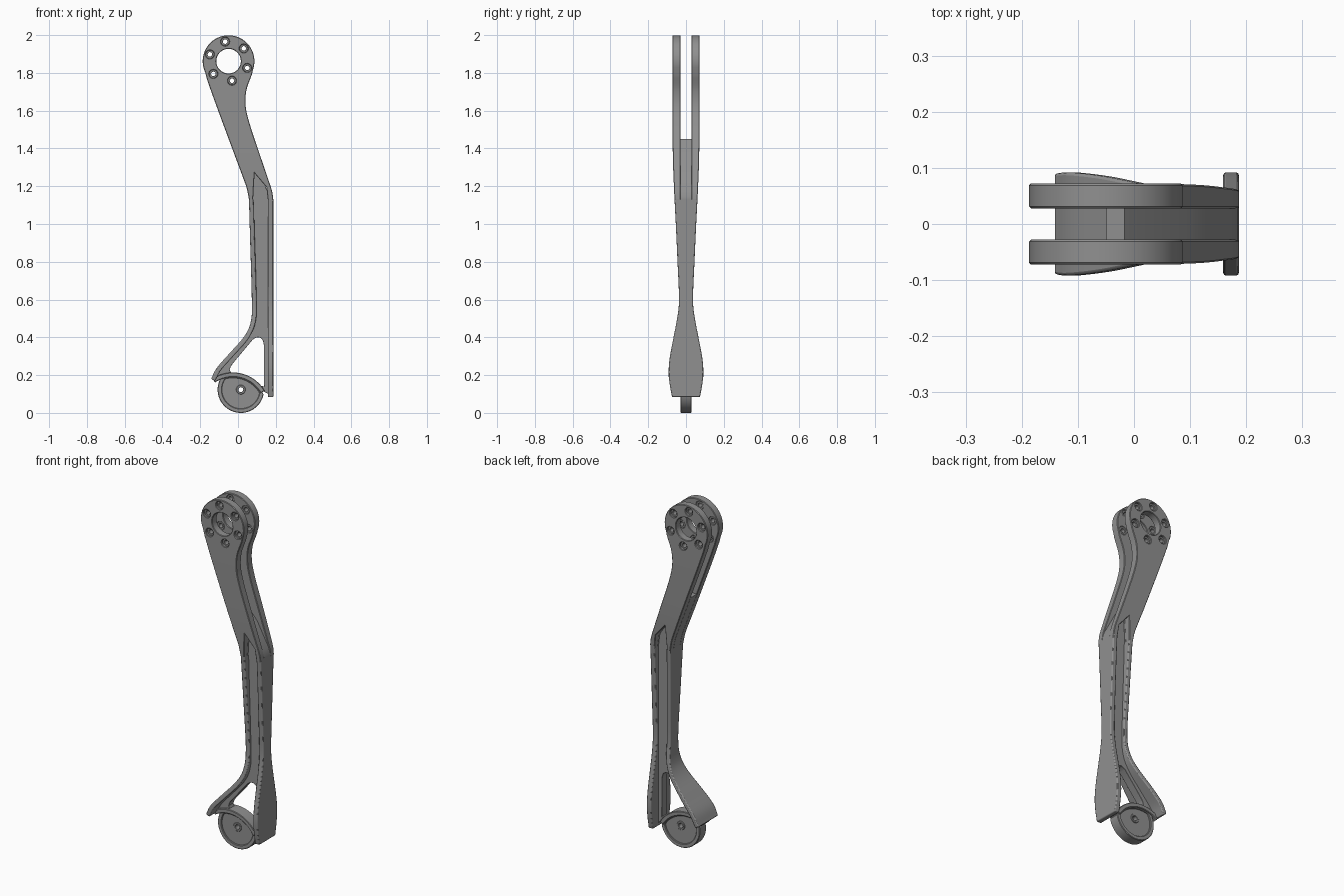
import bpy, bmesh, math
from mathutils import Matrix, Vector

if "Cube" in bpy.data.objects:
    bpy.data.objects.remove(bpy.data.objects["Cube"])

GREY = bpy.data.materials.new("dark_grey")
GREY.diffuse_color = (0.28, 0.28, 0.28, 1)
GREY.use_nodes = True
GREY.node_tree.nodes["Principled BSDF"].inputs["Base Color"].default_value = GREY.diffuse_color
SHIFT = Matrix.Translation((0.003, 0, 0))  # centres the finished model on x


def finish(ob):
    ob.data.materials.clear()
    ob.data.materials.append(GREY)
    ob.data.transform(SHIFT)
    bpy.ops.object.select_all(action='DESELECT')
    ob.select_set(True)
    bpy.context.view_layer.objects.active = ob
    bpy.ops.object.shade_smooth_by_angle(angle=math.radians(30))
    return ob


def smooth(pts, n=6):
    """Catmull-Rom through the given 2D points."""
    p = [Vector(q) for q in pts]
    p = [2 * p[0] - p[1]] + p + [2 * p[-1] - p[-2]]
    out = []
    for i in range(1, len(p) - 2):
        a, b, c, d = p[i - 1:i + 3]
        for k in range(n):
            t = k / n
            out.append(0.5 * (2 * b + (c - a) * t + (2 * a - 5 * b + 4 * c - d) * t * t
                              + (3 * b - a - 3 * c + d) * t ** 3))
    return out + [p[-2]]


def arc(c, r, a0, a1, n):
    return [Vector((c[0] + r * math.cos(math.radians(a0 + (a1 - a0) * i / n)),
                    c[1] + r * math.sin(math.radians(a0 + (a1 - a0) * i / n)))) for i in range(n + 1)]


def circle(c, r, n=32):
    return arc(c, r, 0, 360, n)[:-1]


def plate(name, loops, y0, y1, bev=0.003):
    """Extrude x-z loops (first is the outline, others are holes) from y0 to y1."""
    cu = bpy.data.curves.new(name, 'CURVE')
    cu.dimensions, cu.fill_mode = '2D', 'BOTH'
    cu.extrude = (y1 - y0) / 2 - bev
    cu.bevel_depth, cu.bevel_resolution, cu.offset = bev, 0, -bev
    for lp in loops:
        s = cu.splines.new('POLY')
        s.points.add(len(lp) - 1)
        for pt, q in zip(s.points, lp):
            pt.co = (q[0], q[1], 0, 1)
        s.use_cyclic_u = True
    tmp = bpy.data.objects.new(name + "_curve", cu)
    bpy.context.collection.objects.link(tmp)
    me = bpy.data.meshes.new_from_object(tmp.evaluated_get(bpy.context.evaluated_depsgraph_get()))
    bpy.data.objects.remove(tmp)
    me.transform(Matrix.Translation((0, (y0 + y1) / 2, 0)) @ Matrix.Rotation(math.pi / 2, 4, 'X'))
    bm = bmesh.new()
    bm.from_mesh(me)
    bmesh.ops.remove_doubles(bm, verts=bm.verts, dist=1e-5)
    bmesh.ops.recalc_face_normals(bm, faces=bm.faces)
    bm.to_mesh(me)
    bm.free()
    ob = bpy.data.objects.new(name, me)
    bpy.context.collection.objects.link(ob)
    return finish(ob)


# Half width in y along the height
WIDTH = smooth([(0.08, 0.073), (0.15, 0.086), (0.22, 0.092), (0.3, 0.085), (0.4, 0.066), (0.5, 0.047),
                (0.6, 0.037), (0.8, 0.045), (1.0, 0.054), (1.2, 0.064), (1.45, 0.071), (2.1, 0.072)])


def half_width(z):
    for a, b in zip(WIDTH, WIDTH[1:]):
        if z <= b.x:
            return a.y + (b.y - a.y) * max(0, (z - a.x) / (b.x - a.x))
    return 0.072


def flange(name, path, thick, side):
    """Edge strip following a path, with varying width; its top end is open inside the cheeks."""
    bm = bmesh.new()
    rows = []
    for i, p in enumerate(path):
        d = (path[min(i + 1, len(path) - 1)] - path[max(i - 1, 0)]).normalized()
        q = p + side * thick * Vector((-d.y, d.x))
        h = half_width(p.y)
        rows.append([bm.verts.new(v) for v in ((p.x, -h, p.y), (p.x, h, p.y), (q.x, h, q.y), (q.x, -h, q.y))])
    for a, b in zip(rows, rows[1:]):
        for k in range(4):
            bm.faces.new((a[k], a[(k + 1) % 4], b[(k + 1) % 4], b[k]))
    bm.faces.new(rows[-1])
    bmesh.ops.recalc_face_normals(bm, faces=bm.faces)
    me = bpy.data.meshes.new(name)
    bm.to_mesh(me)
    bm.free()
    ob = bpy.data.objects.new(name, me)
    bpy.context.collection.objects.link(ob)
    m = ob.modifiers.new("edge", 'BEVEL')
    m.width, m.segments, m.angle_limit = 0.005, 2, math.radians(40)
    return finish(ob)


HEAD = (-0.053, 1.862)
left_up = smooth([(-0.167, 1.765), (-0.13, 1.66), (-0.06, 1.47), (0.02, 1.255), (0.043, 1.19), (0.055, 1.13)])
right_up = smooth([(0.184, 1.13), (0.177, 1.175), (0.156, 1.24), (0.105, 1.39), (0.056, 1.54),
                   (0.037, 1.63), (0.042, 1.71), (0.07, 1.79)])
left_low = smooth([(0.055, 1.13), (0.06, 0.95), (0.07, 0.6), (0.065, 0.485), (0.03, 0.405),
                   (-0.05, 0.313), (-0.114, 0.24), (-0.146, 0.18)])
right_low = [Vector((0.184, 1.13 - 1.047 * i / 40)) for i in range(41)]
# Pointed top of the recess; its two feet tuck into the flanges
arrow = [(0.06, 1.11), (0.076, 1.11), (0.08, 1.19), (0.085, 1.268), (0.147, 1.195), (0.157, 1.11), (0.18, 1.11)]
bolts = [arc(HEAD, 0.105, a, a, 1)[0] for a in range(40, 400, 60)]

# Forked upper arm: two cheek plates with counterbored bolt holes
outline = arc(HEAD, 0.137, -20, 205, 40) + left_up + arrow + right_up
for tag, s in (("front", -1), ("back", 1)):
    ys = lambda a, b: sorted((s * a, s * b))
    ob = plate(tag + "_cheek", [outline, circle(HEAD, 0.065, 48)] + [circle(b, 0.022, 20) for b in bolts],
               *ys(0.028, 0.072))
    for v in ob.data.vertices:
        if abs(v.co.y) > 0.055:
            v.co.y *= half_width(v.co.z) / 0.072 - (0.02 if v.co.z < 1.125 else 0)
    for i, b in enumerate(bolts):
        plate(f"{tag}_bolt_seat_{i}", [circle(b, 0.0225, 20), circle(b, 0.012, 20)], *ys(0.03, 0.06), 0.001)

# Core that closes the fork below the slot, its sloped floor running out to the right edge
core_left = [p for p in left_up if p.y < 1.45]
plate("fork_core", [[(-0.052, 1.45)] + core_left + arrow + [(0.184, 1.12), (0.182, 1.145), (0.172, 1.178),
                    (0.1, 1.31), (-0.02, 1.45)]], -0.03, 0.03, 0.0005)

# Flanges and recessed web of the lower arm
flange("left_flange", left_low, 0.025, 1)
flange("right_flange", right_low, 0.028, -1)
FC = (-0.03, 0.02)
gap = smooth([(0.075, 0.388), (0.1, 0.4), (0.125, 0.39), (0.134, 0.36)], 4) + [(0.135, 0.14)] \
    + arc(FC, 0.193, 40, 93, 10) + smooth([(-0.047, 0.228), (-0.035, 0.255), (0.02, 0.322)], 4)
web = [(0.05, 1.29)] + [p + Vector((0.006, 0)) for p in left_low[:-6]] \
    + arc(FC, 0.183, 121, 32, 16) + [(0.17, 0.095), (0.176, 1.11), (0.12, 1.26), (0.1, 1.29)]
plate("web", [web, gap], -0.022, 0.022, 0.001)

# Curved saddle above the foot disc
plate("saddle", [arc(FC, 0.194, 124, 30, 24) + arc(FC, 0.17, 30, 124, 24)], -0.037, 0.037)

# Foot disc, trimmed by the saddle
WC = Vector((0.012, 0.123))


def trimmed(r, limit):
    out = []
    for p in circle(WC, r, 64):
        d = p - Vector(FC)
        out.append(Vector(FC) + d * min(1, limit / d.length))
    return out


plate("disc_rim", [trimmed(0.123, 0.18), trimmed(0.1, 0.165)], -0.03, 0.03)
plate("disc_face", [trimmed(0.101, 0.168), circle(WC, 0.013, 20)], -0.023, 0.023, 0.001)
plate("disc_hub", [circle(WC, 0.025, 24), circle(WC, 0.013, 20)], -0.028, 0.028, 0.002)
